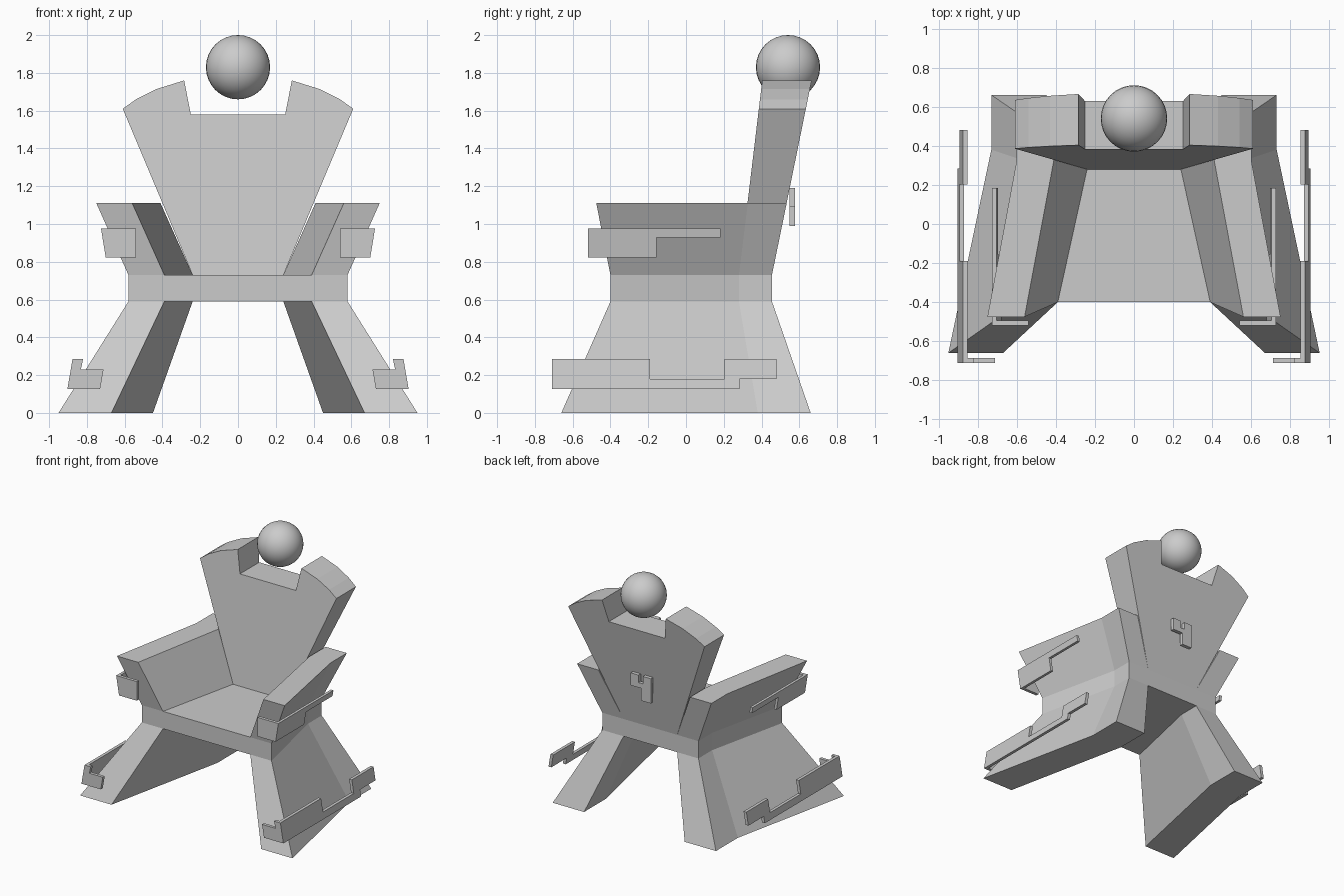
import bpy, bmesh

cube = bpy.data.objects.get("Cube")
if cube:
    bpy.data.objects.remove(cube)

grey = bpy.data.materials.new("plain grey")
grey.use_nodes = True
colour = (0.6, 0.6, 0.6, 1)
grey.diffuse_color = colour
grey.node_tree.nodes["Principled BSDF"].inputs["Base Color"].default_value = colour


def loft(name, rings):
    """Skin a stack of matching closed rings and cap both ends."""
    bm = bmesh.new()
    loops = [[bm.verts.new(p) for p in ring] for ring in rings]
    count = len(loops[0])
    for low, high in zip(loops, loops[1:]):
        for i in range(count):
            j = (i + 1) % count
            bm.faces.new((low[i], low[j], high[j], high[i]))
    bm.faces.new(loops[0][::-1])
    bm.faces.new(loops[-1])
    bmesh.ops.recalc_face_normals(bm, faces=bm.faces)
    mesh = bpy.data.meshes.new(name)
    bm.to_mesh(mesh)
    bm.free()
    obj = bpy.data.objects.new(name, mesh)
    bpy.context.collection.objects.link(obj)
    mesh.materials.append(grey)
    return obj


def side_ring(z, outer, inner, back_shift, front, mid, back, side):
    """Bent footprint of a side panel: slanting inward, then straight back."""
    points = [(outer, front), (outer - back_shift, mid), (outer - back_shift, back),
              (inner - back_shift, back), (inner - back_shift, mid), (inner, front)]
    return [(side * x, y, z) for x, y in points]


def side_plate(name, outline, x_base, z_base, lean, thick, side):
    """Upright plate drawn in y and z, leaning sideways with height."""
    loft(name, [[(side * (x_base + lean * (z - z_base) - t), y, z) for y, z in outline]
                for t in (0, thick)])


def front_plate(name, outline, y0, y1, side=1):
    """Plate drawn in x and z, between two depths."""
    loft(name, [[(side * x, y, z) for x, z in outline] for y in (y0, y1)])


# Seat slab, narrowing to the back
seat = [(-0.39, -0.4), (0.39, -0.4), (0.24, 0.28), (0.24, 0.455), (-0.24, 0.455), (-0.24, 0.28)]
loft("seat", [[(x, y, z) for x, y in seat] for z in (0.59, 0.73)])

# Fan-shaped backrest, notched at the top and leaning back
half = [(0.24, 0.73), (0.61, 1.61), (0.54, 1.66), (0.43, 1.715), (0.285, 1.76), (0.25, 1.58)]
fan = half + [(-x, z) for x, z in reversed(half)]
loft("backrest", [[(x, y + lean * (z - 0.73), z) for x, z in fan]
                  for y, lean in ((0.28, 0.12), (0.455, 0.204))])

# Outlines of the trim
leg_strip = [(-0.71, 0.127), (0.283, 0.127), (0.283, 0.18), (0.48, 0.18), (0.48, 0.285),
             (0.203, 0.285), (0.203, 0.18), (-0.19, 0.18), (-0.19, 0.285), (-0.71, 0.285)]
leg_tab = [(0.9, 0.127), (0.873, 0.285), (0.82, 0.285), (0.832, 0.23), (0.712, 0.23), (0.73, 0.127)]
arm_strip = [(-0.52, 0.822), (-0.156, 0.822), (-0.156, 0.928), (0.183, 0.928),
             (0.183, 0.976), (-0.52, 0.976)]
arm_tab = [(0.7, 0.822), (0.725, 0.976), (0.54, 0.976), (0.54, 0.822)]

for label, s in (("left", 1), ("right", -1)):
    # Leg and armrest, joined at the waist
    waist = (0.58, 0.39, 0.15, -0.4, 0.28, 0.455)
    loft(label + "_leg", [
        side_ring(0, 0.95, 0.67, 0.22, -0.66, 0.38, 0.66, s),
        side_ring(0.59, *waist, s),
        side_ring(0.66, *waist, s)])
    loft(label + "_armrest", [
        side_ring(0.66, *waist, s),
        side_ring(0.73, *waist, s),
        side_ring(1.11, 0.75, 0.56, 0.15, -0.475, 0.327, 0.533, s)])
    # Trim wrapping the outside and front
    side_plate(label + "_leg_trim", leg_strip, 0.903, 0.127, -0.17, 0.025, s)
    front_plate(label + "_leg_trim_front", leg_tab, -0.71, -0.685, s)
    side_plate(label + "_arm_trim", arm_strip, 0.7, 0.822, 0.165, 0.022, s)
    front_plate(label + "_arm_trim_front", arm_tab, -0.52, -0.495, s)

# Hooked bracket on the rear of the backrest
bracket = [(0.09, 1.19), (0.02, 1.19), (0.02, 1.13), (-0.02, 1.13), (-0.02, 1.19),
           (-0.09, 1.19), (-0.09, 0.99), (0, 0.99), (0, 1.09), (0.09, 1.09)]
front_plate("rear_bracket", bracket, 0.548, 0.578)

# Floating ball above the notch
bpy.ops.mesh.primitive_uv_sphere_add(segments=32, ring_count=16, radius=0.17, location=(0, 0.54, 1.83))
ball = bpy.context.object
ball.name = "head_ball"
ball.data.materials.append(grey)
bpy.ops.object.shade_smooth()
